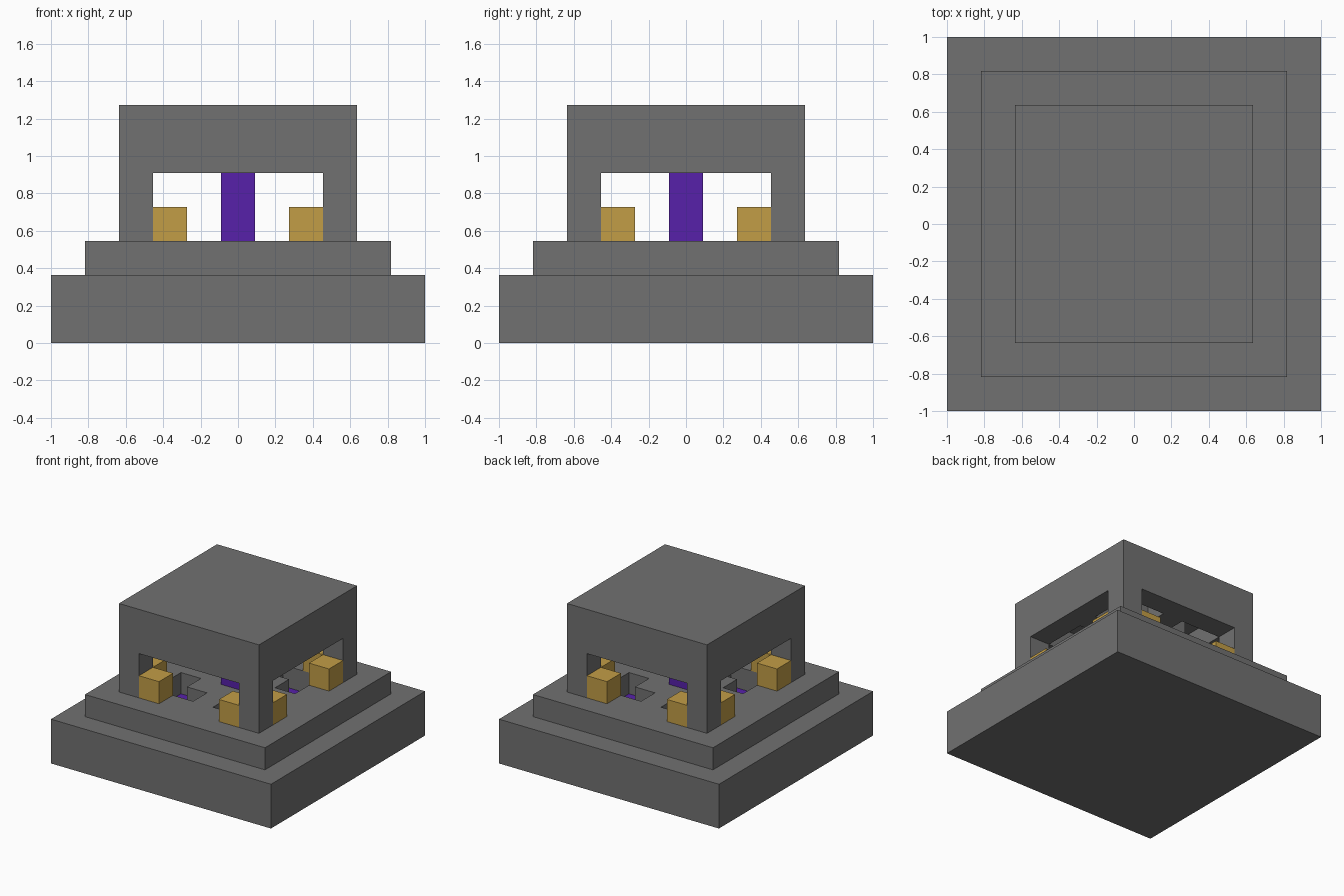
import bpy, bmesh
from math import pi
from mathutils import Matrix

cube = bpy.data.objects.get("Cube")
if cube:
    bpy.data.objects.remove(cube, do_unlink=True)

U = 2 / 11  # one block


def material(name, rgb):
    m = bpy.data.materials.new(name)
    m.use_nodes = True
    colour = (*rgb, 1)
    m.diffuse_color = colour
    m.node_tree.nodes["Principled BSDF"].inputs["Base Color"].default_value = colour
    return m


STONE = material("dark stone", (0.165, 0.165, 0.165))
GOLD = material("gold", (0.54, 0.34, 0.062))
PURPLE = material("purple", (0.095, 0.015, 0.40))


def prism(name, outline, z0, z1, mat, turns=1):
    """Extrude an outline (in blocks) and repeat it in quarter turns."""
    bm = bmesh.new()
    for i in range(turns):
        turn = Matrix.Rotation(i * pi / 2, 4, 'Z')
        face = bm.faces.new([bm.verts.new((x * U, y * U, z0 * U)) for x, y in outline])
        top = bmesh.ops.extrude_face_region(bm, geom=[face])["geom"]
        lifted = [v for v in top if isinstance(v, bmesh.types.BMVert)]
        bmesh.ops.translate(bm, verts=lifted, vec=(0, 0, (z1 - z0) * U))
        bmesh.ops.transform(bm, matrix=turn, verts=list(face.verts) + lifted)
    bmesh.ops.recalc_face_normals(bm, faces=bm.faces)
    me = bpy.data.meshes.new(name)
    bm.to_mesh(me)
    bm.free()
    me.materials.append(mat)
    ob = bpy.data.objects.new(name, me)
    bpy.context.collection.objects.link(ob)
    return ob


def rect(x0, x1, y0, y1):
    return [(x0, y0), (x1, y0), (x1, y1), (x0, y1)]


def square(half):
    return rect(-half, half, -half, half)


def cut(ob, cutter):
    mod = ob.modifiers.new("cut", 'BOOLEAN')
    mod.operation = 'DIFFERENCE'
    mod.solver = 'EXACT'
    mod.object = cutter
    bpy.context.view_layer.objects.active = ob
    bpy.ops.object.modifier_apply(modifier=mod.name)
    bpy.data.objects.remove(cutter, do_unlink=True)


# L-shaped pit outline, repeated in each corner of the chamber
PIT = [(2.5, 2.5), (0.5, 2.5), (0.5, 1.5), (1.5, 1.5), (1.5, 0.5), (2.5, 0.5)]

# Stepped base with four pits through the upper step
prism("base", square(5.5), 0, 2, STONE)
step = prism("upper_step", square(4.5), 2, 3, STONE)
cut(step, prism("pit_cutter", PIT, 1.5, 3.5, STONE, 4))
prism("pit_floors", PIT, 2, 2.04, PURPLE, 4)

# Roofed chamber on four corner piers, open on every side
chamber = prism("chamber", square(3.5), 3, 7, STONE)
cut(chamber, prism("side_opening_cutter", rect(-4, 4, -2.5, 2.5), 2.5, 5, STONE))
cut(chamber, prism("front_opening_cutter", rect(-2.5, 2.5, -4, 4), 2.5, 5, STONE))
cut(chamber, prism("ceiling_recess_cutter", PIT, 4.5, 6, STONE, 4))

# Central column
prism("column", square(0.5), 3, 5, PURPLE)

# Gold blocks beside each pier
prism("left_gold_blocks", rect(1.5, 2.5, -3.5, -2.5), 3, 4, GOLD, 4)
prism("right_gold_blocks", rect(-2.5, -1.5, -3.5, -2.5), 3, 4, GOLD, 4)
